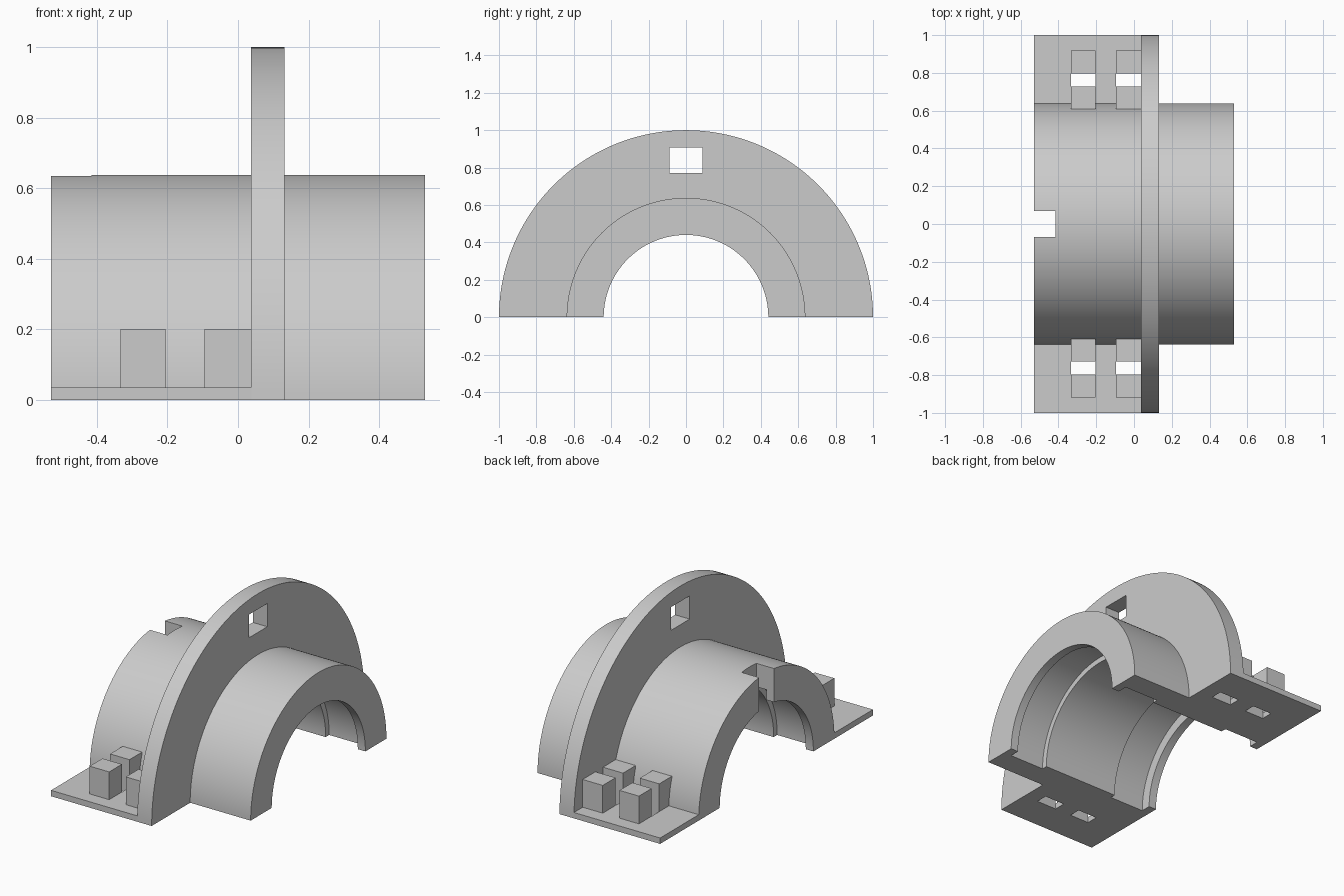
import bpy, bmesh, math

if "Cube" in bpy.data.objects:
    bpy.data.objects.remove(bpy.data.objects["Cube"])

grey = bpy.data.materials.new("plain_grey")
grey.diffuse_color = (0.6, 0.6, 0.6, 1)
grey.use_nodes = True
grey.node_tree.nodes["Principled BSDF"].inputs["Base Color"].default_value = grey.diffuse_color


def box(name, x0, x1, y0, y1, z0, z1):
    bm = bmesh.new()
    bmesh.ops.create_cube(bm, size=1)
    for v in bm.verts:
        v.co = ((x0 + x1) / 2 + v.co.x * (x1 - x0),
                (y0 + y1) / 2 + v.co.y * (y1 - y0),
                (z0 + z1) / 2 + v.co.z * (z1 - z0))
    return finish(name, bm)


def finish(name, bm):
    bmesh.ops.recalc_face_normals(bm, faces=bm.faces[:])
    me = bpy.data.meshes.new(name)
    bm.to_mesh(me)
    bm.free()
    ob = bpy.data.objects.new(name, me)
    bpy.context.collection.objects.link(ob)
    me.materials.append(grey)
    return ob


def cut(target, cutter):
    m = target.modifiers.new("cut", 'BOOLEAN')
    m.operation = 'DIFFERENCE'
    m.solver = 'EXACT'
    m.object = cutter
    bpy.context.view_layer.objects.active = target
    bpy.ops.object.modifier_apply(modifier=m.name)
    bpy.data.objects.remove(cutter)


# Half sleeve with flange, end lips, two grooves and a raised middle land:
# (x, radius) section swept 180 degrees
R, LIP, GROOVE, LAND = 0.638, 0.44, 0.50, 0.467
section = [(-0.53, R), (0.037, R), (0.037, 1), (0.132, 1), (0.132, R), (0.53, R),
           (0.53, LIP), (0.48, LIP), (0.48, GROOVE), (0.25, GROOVE),
           (0.25, LAND), (-0.25, LAND), (-0.25, GROOVE), (-0.48, GROOVE),
           (-0.48, LIP), (-0.53, LIP)]
SEG = 96
bm = bmesh.new()
rings = []
for i in range(SEG + 1):
    a = math.pi * i / SEG
    rings.append([bm.verts.new((x, r * math.cos(a), r * math.sin(a))) for x, r in section])
n = len(section)
for p, q in zip(rings, rings[1:]):
    for j in range(n):
        k = (j + 1) % n
        bm.faces.new((p[j], p[k], q[k], q[j]))
bm.faces.new(rings[0])
bm.faces.new(rings[-1])
sleeve = finish("flanged_half_sleeve", bm)

# Square window in the flange and notch in the sleeve end
cut(sleeve, box("window_cutter", 0, 0.2, -0.087, 0.087, 0.77, 0.908))
cut(sleeve, box("notch_cutter", -0.6, -0.415, -0.07, 0.07, 0.3, 0.8))
bpy.ops.object.select_all(action='DESELECT')
sleeve.select_set(True)
bpy.context.view_layer.objects.active = sleeve
bpy.ops.object.shade_smooth_by_angle(angle=math.radians(30))

# Side plates with slots, each slot flanked by an inner and an outer block
for s, side in ((-1, "front"), (1, "back")):
    def ys(a, b):
        return sorted((s * a, s * b))
    plate = box(side + "_plate", -0.53, 0.038, *ys(0.637, 1), 0, 0.035)
    for i, (x0, x1) in enumerate(((-0.333, -0.205), (-0.095, 0.037))):
        cut(plate, box("slot_cutter", x0, x1, *ys(0.727, 0.798), -0.1, 0.1))
        box(f"{side}_inner_block_{i}", x0, x1, *ys(0.608, 0.727), 0.034, 0.2)
        box(f"{side}_outer_block_{i}", x0, x1, *ys(0.798, 0.918), 0.034, 0.2)
